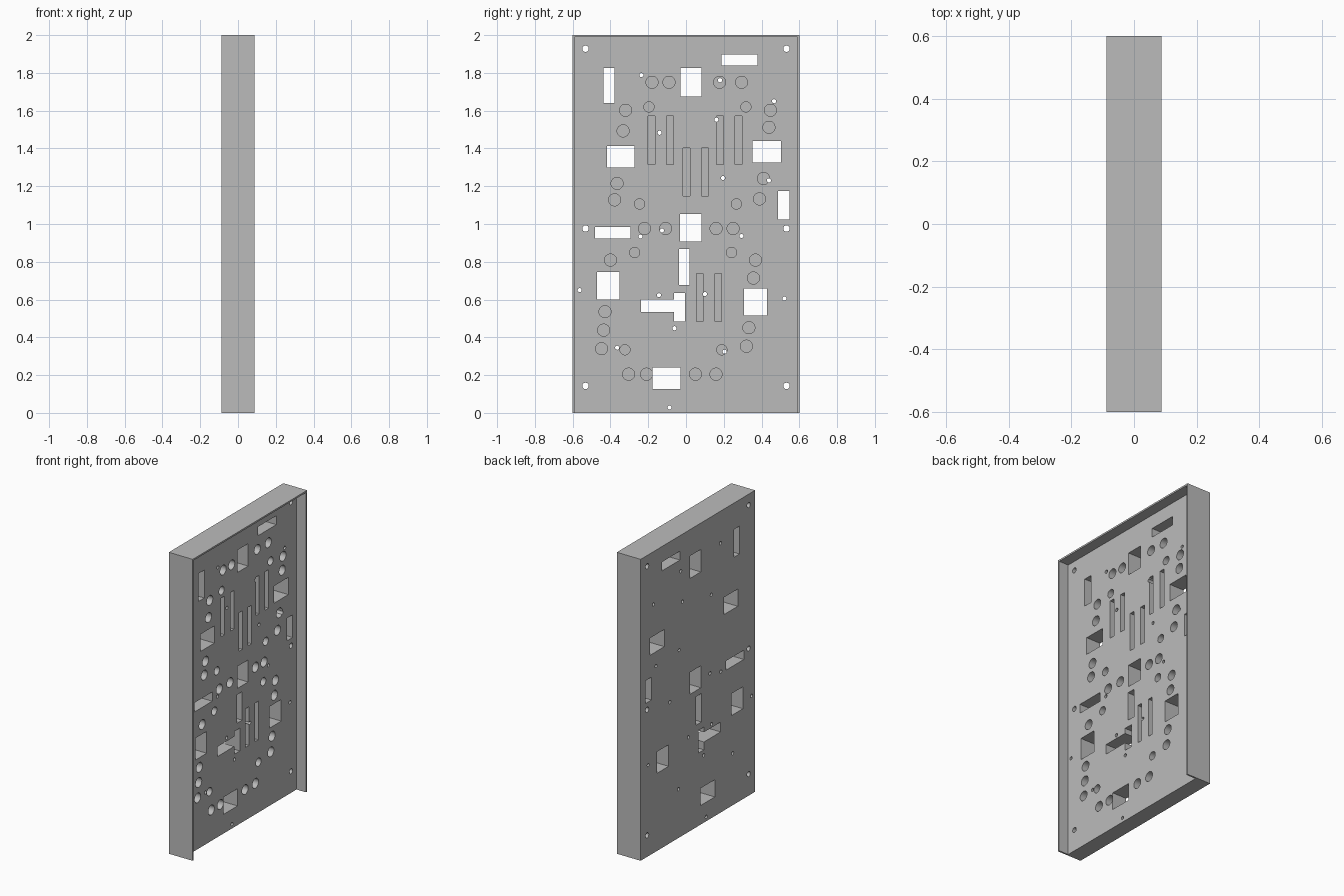
import bpy
import bmesh
from mathutils import Matrix, Vector

default = bpy.data.objects.get("Cube")
if default:
    bpy.data.objects.remove(default, do_unlink=True)

HALF_DEPTH = 0.0875      # outer half thickness along x
HALF_WIDTH = 0.6
HEIGHT = 2.0
WALL = 0.011
FACE = 0.017             # x of the recessed plate surface
POCKET_FLOOR = -0.055    # x of the blind pocket floors
THROUGH = -0.2           # beyond the rear face
CLEAR = 0.2              # beyond the open side


def add_box(bm, x0, x1, y0, y1, z0, z1):
    """Box between two opposite corners."""
    size = Vector((x1 - x0, y1 - y0, z1 - z0))
    centre = Vector((x0 + x1, y0 + y1, z0 + z1)) / 2
    place = Matrix.Translation(centre) @ Matrix.Diagonal(size).to_4x4()
    bmesh.ops.create_cube(bm, size=1, matrix=place)


def add_bore(bm, y, z, radius, floor, sides=32):
    """Cylinder along x, from the open side down to the floor."""
    place = Matrix.Translation(((floor + CLEAR) / 2, y, z)) @ Matrix.Rotation(1.5707963, 4, "Y")
    bmesh.ops.create_cone(bm, cap_ends=True, segments=sides, radius1=radius, radius2=radius,
                          depth=CLEAR - floor, matrix=place)


def make_object(name, bm):
    mesh = bpy.data.meshes.new(name)
    bmesh.ops.recalc_face_normals(bm, faces=bm.faces)
    bm.to_mesh(mesh)
    bm.free()
    obj = bpy.data.objects.new(name, mesh)
    bpy.context.collection.objects.link(obj)
    return obj


def carve(target, name, bm):
    """Subtract the cutter shapes from the target and discard the cutter."""
    cutter = make_object(name, bm)
    cutter.hide_render = True
    modifier = target.modifiers.new(name, "BOOLEAN")
    modifier.operation = "DIFFERENCE"
    modifier.solver = "EXACT"
    modifier.use_self = True
    modifier.object = cutter
    bpy.context.view_layer.objects.active = target
    bpy.ops.object.modifier_apply(modifier=name)
    bpy.data.objects.remove(cutter, do_unlink=True)


# Rectangular windows through the plate: y range, z range
windows = [
    (-.436, -.378, 1.64, 1.825), (-.03, .082, 1.676, 1.825), (.188, .378, 1.838, 1.897),
    (-.418, -.272, 1.3, 1.414), (.352, .503, 1.326, 1.44), (.487, .548, 1.024, 1.175),
    (-.481, -.294, .923, .984), (-.031, .082, .907, 1.053), (-.037, .019, .678, .867),
    (-.471, -.352, .6, .745), (.307, .429, .515, .658), (-.238, -.05, .535, .6),
    (-.063, -.005, .483, .634), (-.177, -.029, .127, .241),
]

# Blind slots: bottom height and the centres along y
slots = {1.315: (-.183, -.085, .18, .278), 1.147: (.003, .1), .483: (.073, .171)}

# Large blind pockets in rows of equal height: z and the centres along y
large_rows = {
    1.75: (-.18, -.09, .178, .294), 1.602: (-.32, .447), 1.493: (-.333,), 1.512: (.439,),
    1.215: (-.365,), 1.241: (.41,), 1.128: (-.378,), 1.133: (.389,),
    .976: (-.22, -.108, .159, .249), .809: (-.4, .368), .714: (.357,),
    .536: (-.429,), .438: (-.436,), .451: (.333,), .34: (-.447,), .353: (.32,),
    .205: (-.304, -.209, .05, .159),
}

# Smaller blind pockets, each repeated once at a fixed pitch
small_pockets = [(-.196, 1.62), (-.246, 1.106), (-.272, .849), (-.323, .334)]
SMALL_PITCH = .513

# Tiny holes through the plate
pin_holes = [
    (-.236, 1.788), (.18, 1.761), (.466, 1.65), (.161, 1.552), (-.14, 1.483), (.196, 1.244),
    (.439, 1.231), (-.127, .966), (-.241, .934), (.294, .936), (-.563, .65), (-.143, .623),
    (.1, .629), (.521, .605), (-.061, .448), (-.365, .345), (.204, .324), (-.087, .029),
]

# Tray body, with walls on both sides and the top and an open bottom edge
bm = bmesh.new()
add_box(bm, -HALF_DEPTH, HALF_DEPTH, -HALF_WIDTH, HALF_WIDTH, 0, HEIGHT)
panel = make_object("drilled_panel", bm)

bm = bmesh.new()
add_box(bm, FACE, CLEAR, WALL - HALF_WIDTH, HALF_WIDTH - WALL, -CLEAR, HEIGHT - WALL)
carve(panel, "recess_cutter", bm)

# Blind slots and round pockets
bm = bmesh.new()
for bottom, centres in slots.items():
    for y in centres:
        add_box(bm, POCKET_FLOOR, CLEAR, y - .018, y + .018, bottom, bottom + .256)
for z, centres in large_rows.items():
    for y in centres:
        add_bore(bm, y, z, .032, POCKET_FLOOR)
for y, z in small_pockets:
    for shift in (0, SMALL_PITCH):
        add_bore(bm, y + shift, z, .027, POCKET_FLOOR)
carve(panel, "pocket_cutter", bm)

# Windows, mounting holes and pin holes
bm = bmesh.new()
for window in windows:
    add_box(bm, THROUGH, CLEAR, *window)
for z in (.143, .976, 1.928):
    for side in (-1, 1):
        add_bore(bm, side * .532, z, .017, THROUGH, 24)
for y, z in pin_holes:
    add_bore(bm, y, z, .011, THROUGH, 16)
carve(panel, "opening_cutter", bm)

# Single grey finish
grey = bpy.data.materials.new("plain_grey")
grey.use_nodes = True
colour = (.5, .5, .5, 1)
grey.diffuse_color = colour
grey.node_tree.nodes["Principled BSDF"].inputs["Base Color"].default_value = colour
panel.data.materials.clear()
panel.data.materials.append(grey)

# Smooth bores with crisp edges
bpy.ops.object.select_all(action="DESELECT")
panel.select_set(True)
bpy.context.view_layer.objects.active = panel
bpy.ops.object.shade_smooth_by_angle()
